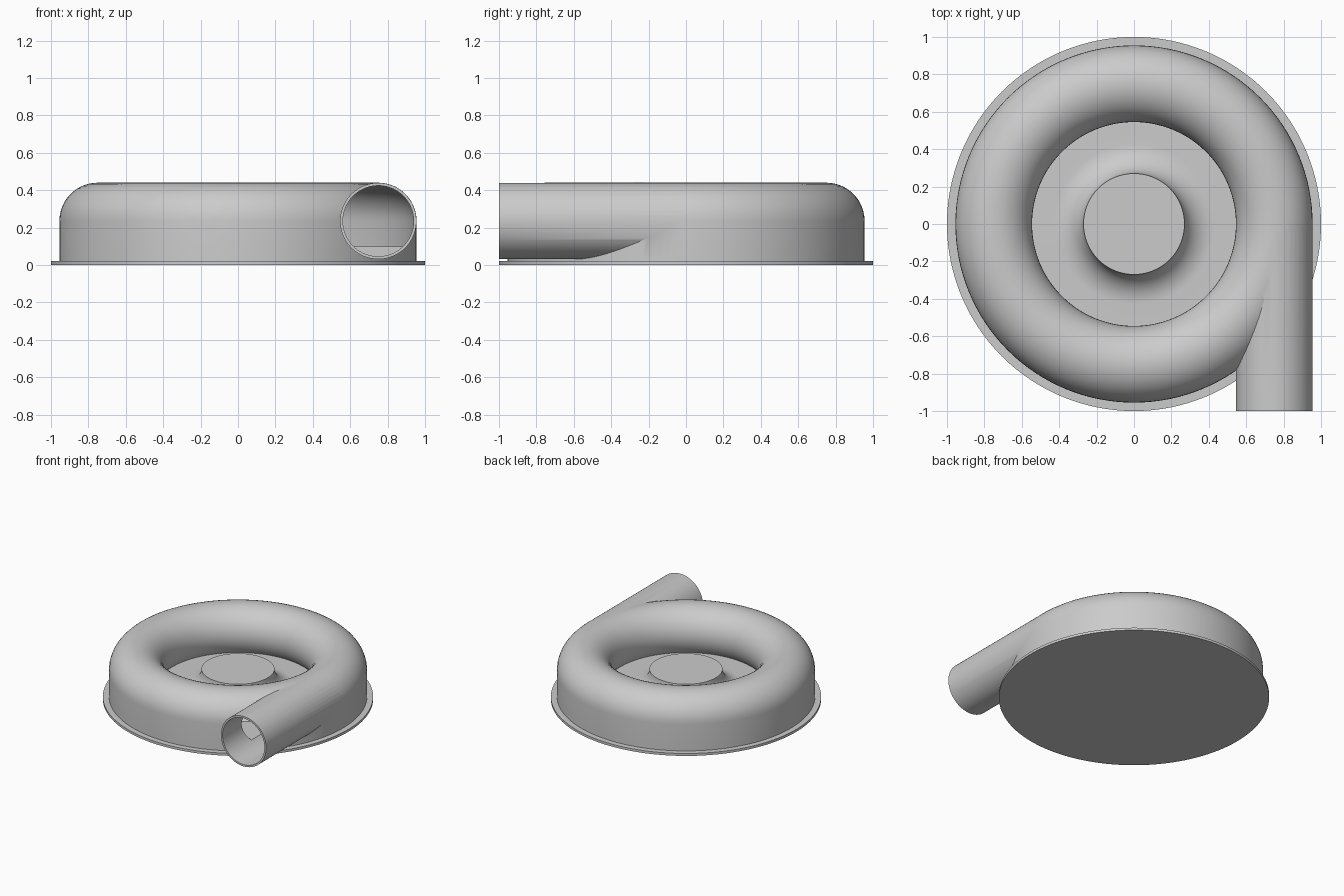
import bpy, bmesh, math
from mathutils import Matrix

cube = bpy.data.objects.get("Cube")
if cube:
    bpy.data.objects.remove(cube, do_unlink=True)

TUBE_X, TUBE_Z = 0.75, 0.235      # centre of the ring and outlet section
OUTER, INNER = 0.205, 0.19        # outside and bore radius
FLOOR = 0.1

metal = bpy.data.materials.new("plain_grey")
metal.use_nodes = True
grey = (0.6, 0.6, 0.6, 1)
metal.diffuse_color = grey
metal.node_tree.nodes["Principled BSDF"].inputs["Base Color"].default_value = grey


def add_object(name, bm):
    bmesh.ops.recalc_face_normals(bm, faces=bm.faces)
    mesh = bpy.data.meshes.new(name)
    bm.to_mesh(mesh)
    bm.free()
    mesh.materials.append(metal)
    obj = bpy.data.objects.new(name, mesh)
    bpy.context.collection.objects.link(obj)
    return obj


def lathe(name, profile, closed=False, steps=128):
    """Revolve (radius, height) points around z."""
    bm = bmesh.new()
    rings = []
    for i in range(steps):
        a = math.tau * i / steps
        rings.append([bm.verts.new((r * math.cos(a), r * math.sin(a), z)) for r, z in profile])
    count = len(profile)
    for i in range(steps):
        here, after = rings[i], rings[(i + 1) % steps]
        for j in range(count if closed else count - 1):
            k = (j + 1) % count
            bm.faces.new((here[j], after[j], after[k], here[k]))
    bmesh.ops.remove_doubles(bm, verts=bm.verts, dist=1e-5)
    return add_object(name, bm)


def arc(cx, cz, rx, rz, start, end, steps=28):
    angles = [start + (end - start) * i / steps for i in range(steps + 1)]
    return [(cx + rx * math.cos(a), cz + rz * math.sin(a)) for a in angles]


def ring_profile(radius, low_inner, bottom):
    """Arched section: straight outer wall, round top, curled inner wall."""
    end = math.pi + math.asin((TUBE_Z - low_inner) / radius)
    points = arc(TUBE_X, TUBE_Z, radius, radius, 0, end)
    if bottom < low_inner:
        points.append((points[-1][0], bottom))
    return points + [(TUBE_X + radius, bottom)]


def pipe(name, radius, front, back):
    bm = bmesh.new()
    place = Matrix.Translation((TUBE_X, (front + back) / 2, TUBE_Z)) @ Matrix.Rotation(math.pi / 2, 4, "X")
    bmesh.ops.create_cone(bm, cap_ends=True, segments=96, radius1=radius, radius2=radius,
                          depth=back - front, matrix=place)
    return add_object(name, bm)


def combine(target, other, operation):
    mod = target.modifiers.new(operation.title(), "BOOLEAN")
    mod.operation, mod.solver, mod.object = operation, "EXACT", other
    bpy.context.view_layer.objects.active = target
    bpy.ops.object.modifier_apply(modifier=mod.name)
    bpy.data.objects.remove(other, do_unlink=True)


# Round base flange
base = lathe("base_plate", [(0, 0), (1, 0), (1, 0.02), (0, 0.02)])

# Central floor rising in a flare to the flat hub
flare = arc(0.43, 0.245, 0.16, 0.145, math.pi, 1.5 * math.pi, 16)
hub = lathe("hub", [(0, 0.245)] + flare + [(0.606, FLOOR), (0.606, 0.01), (0, 0.01)])

# Hollow ring casing with a tangential outlet pipe
casing = lathe("casing", ring_profile(OUTER, 0.08, 0.01), closed=True)
combine(casing, pipe("outlet_pipe", OUTER - 0.001, -1, 0), "UNION")
combine(casing, lathe("tunnel_cutter", ring_profile(INNER, FLOOR, FLOOR), closed=True), "DIFFERENCE")
combine(casing, pipe("bore_cutter", INNER - 0.001, -1.1, 0), "DIFFERENCE")

# Smooth curved faces, keep rims sharp
bpy.ops.object.select_all(action="DESELECT")
for part in (base, hub, casing):
    part.select_set(True)
bpy.context.view_layer.objects.active = casing
bpy.ops.object.shade_smooth_by_angle(angle=math.radians(30))
